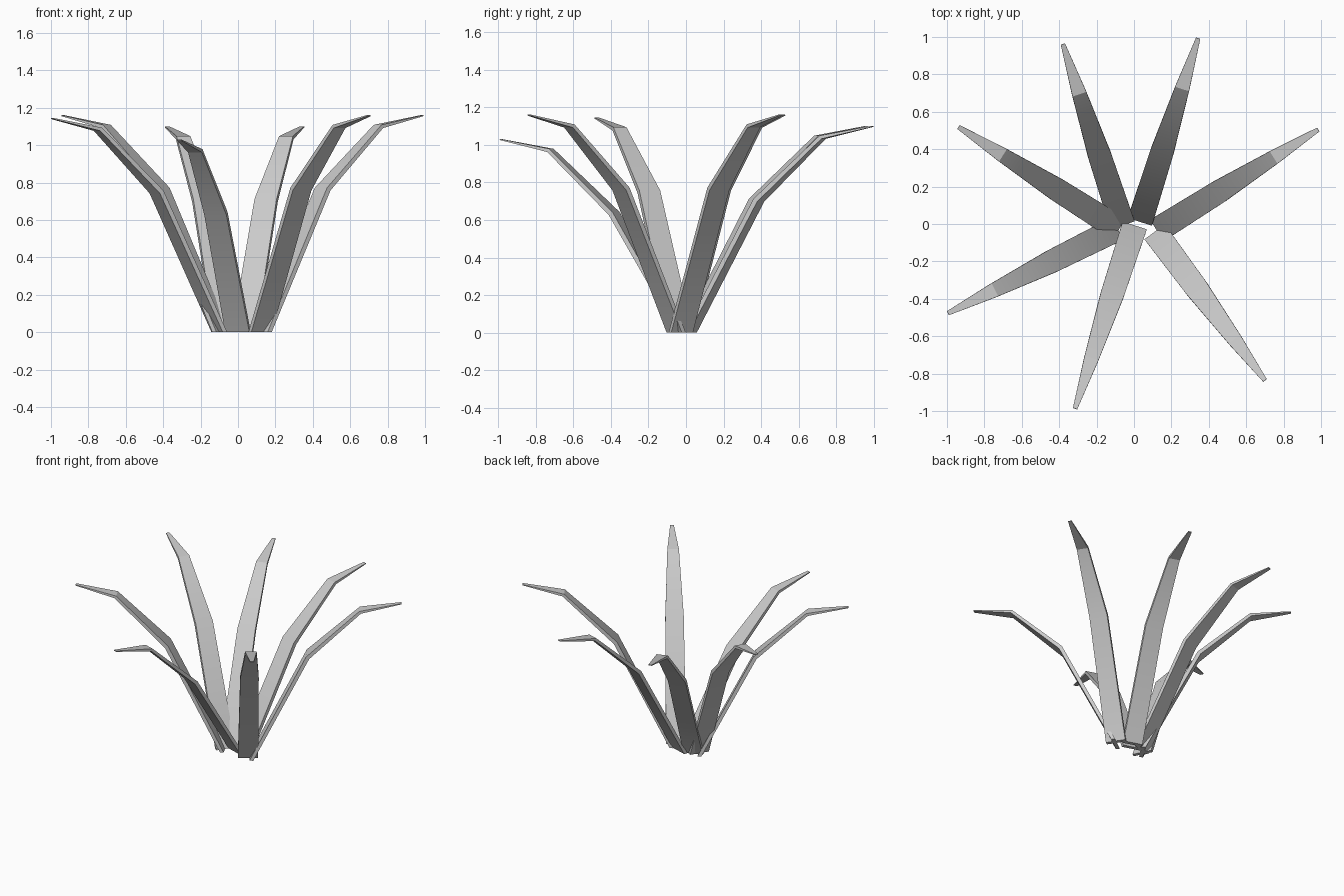
import bpy, bmesh, math
from mathutils import Vector

if "Cube" in bpy.data.objects:
    bpy.data.objects.remove(bpy.data.objects["Cube"])

# Leaf section along its length: share of reach, height above first bend, half width, half thickness
BENDS = [(0.0, None, 0.068, 0.013), (0.375, 0.0, 0.062, 0.013),
         (0.725, 0.335, 0.039, 0.010), (1.0, 0.393, 0.012, 0.003)]


def leaf(name, base, tip, bend_z):
    base, tip = Vector((*base, 0)), Vector((*tip, 0))
    span = tip - base
    out = span.normalized()
    side = Vector((-out.y, out.x, 0))
    pts = [base + span * t + Vector((0, 0, 0 if h is None else bend_z + h))
           for t, h, w, d in BENDS]
    bm = bmesh.new()
    rings = []
    for i, (p, (t, h, w, d)) in enumerate(zip(pts, BENDS)):
        along = (pts[min(i + 1, 3)] - pts[max(i - 1, 0)]).normalized()
        # base is cut level with the ground
        up = -out if i == 0 else along.cross(side).normalized()
        rings.append([bm.verts.new(p + side * w * a + up * d * b)
                      for a, b in ((-1, -1), (1, -1), (1, 1), (-1, 1))])
    for r, s in zip(rings, rings[1:]):
        for k in range(4):
            n = (k + 1) % 4
            bm.faces.new((r[k], r[n], s[n], s[k]))
    bm.faces.new(rings[0])
    bm.faces.new(rings[-1])
    bmesh.ops.recalc_face_normals(bm, faces=bm.faces)
    me = bpy.data.meshes.new(name)
    bm.to_mesh(me)
    bm.free()
    ob = bpy.data.objects.new(name, me)
    bpy.context.collection.objects.link(ob)
    ob.select_set(True)
    bpy.context.view_layer.objects.active = ob


# Seven leaves fanned around the centre: base, tip, height of first bend
LEAVES = [((0.133, -0.028), (0.985, 0.505), 0.765),
          ((0.035, 0.024), (0.343, 0.993), 0.705),
          ((-0.065, 0.005), (-0.38, 0.962), 0.705),
          ((-0.09, -0.02), (-0.938, 0.518), 0.765),
          ((-0.10, -0.03), (-0.995, -0.477), 0.75),
          ((0.0, -0.02), (-0.315, -0.987), 0.635),
          ((0.118, -0.052), (0.70, -0.836), 0.765)]
for i, args in enumerate(LEAVES):
    leaf(f"leaf_{i + 1}", *args)

bpy.ops.object.shade_smooth_by_angle(angle=math.radians(30))
